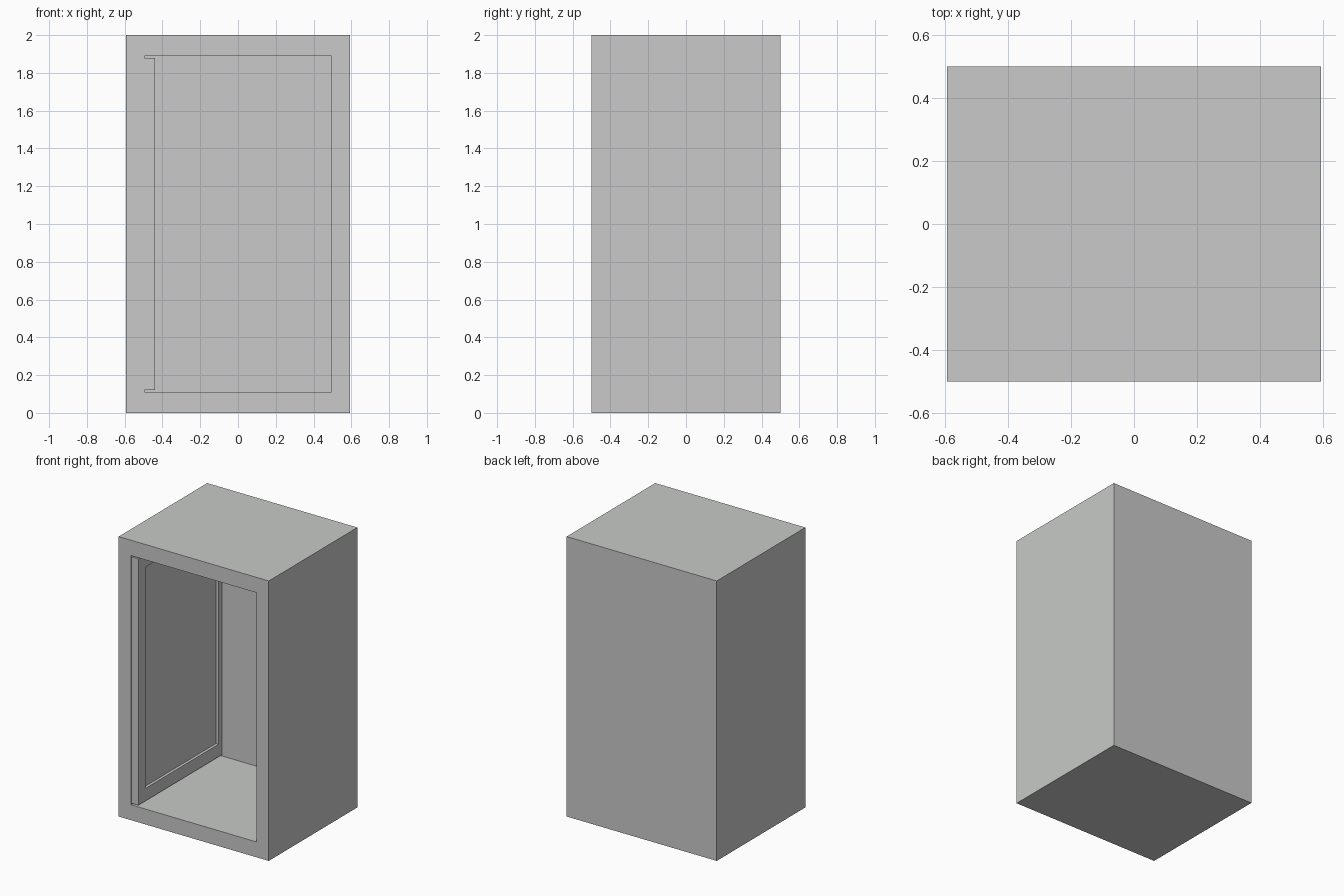
import bpy
import bmesh

if "Cube" in bpy.data.objects:
    bpy.data.objects.remove(bpy.data.objects["Cube"])

grey = bpy.data.materials.new("light grey")
grey.diffuse_color = (0.58, 0.59, 0.58, 1.0)
grey.use_nodes = True
grey.node_tree.nodes["Principled BSDF"].inputs["Base Color"].default_value = grey.diffuse_color


def recessed_box(name, lo, hi, direction, inner_lo, inner_hi, depth):
    """Box whose face along `direction` is inset to the given bounds and pushed in."""
    bm = bmesh.new()
    bmesh.ops.create_cube(bm, size=1)
    for v in bm.verts:
        for i in range(3):
            v.co[i] = hi[i] if v.co[i] > 0 else lo[i]
    bm.normal_update()
    axis = max(range(3), key=lambda i: abs(direction[i]))
    face = next(f for f in bm.faces if f.normal[axis] * direction[axis] > 0.9)

    # Rim around the opening
    bmesh.ops.inset_region(bm, faces=[face], thickness=0.02)
    mid = [(a + b) / 2 for a, b in zip(lo, hi)]
    for v in face.verts:
        for i in range(3):
            if i != axis:
                v.co[i] = inner_hi[i] if v.co[i] > mid[i] else inner_lo[i]

    # Push the inner face in to form the recess
    floor = bmesh.ops.extrude_discrete_faces(bm, faces=[face])["faces"][0]
    for v in floor.verts:
        v.co[axis] -= direction[axis] * depth
    bmesh.ops.recalc_face_normals(bm, faces=bm.faces)

    mesh = bpy.data.meshes.new(name)
    bm.to_mesh(mesh)
    bm.free()
    mesh.materials.append(grey)
    obj = bpy.data.objects.new(name, mesh)
    bpy.context.collection.objects.link(obj)
    return obj


# Open-fronted cabinet shell
recessed_box("cabinet_shell", (-0.593, -0.5, 0), (0.593, 0.5, 2), (0, -1, 0),
             (-0.495, 0, 0.11), (0.495, 0, 1.89), 0.95)

# Door folded back against the left inner wall, with a sunken panel
recessed_box("open_door", (-0.494, -0.497, 0.12), (-0.44, 0.48, 1.88), (1, 0, 0),
             (0, -0.417, 0.21), (0, 0.41, 1.79), 0.02)
